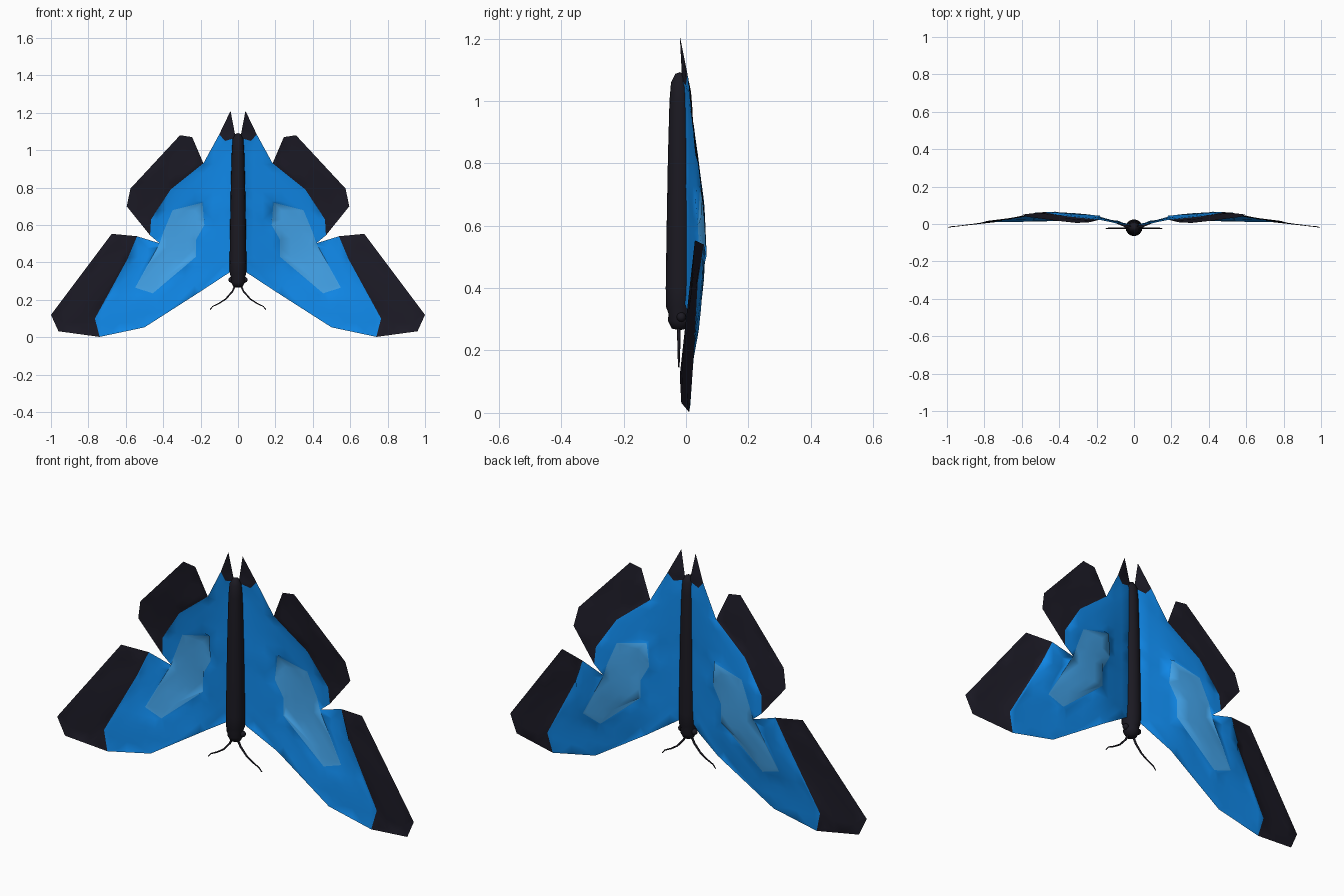
import bpy, bmesh, math
from mathutils import Vector
from mathutils.geometry import delaunay_2d_cdt

if "Cube" in bpy.data.objects:
    bpy.data.objects.remove(bpy.data.objects["Cube"])


def material(name, rgb):
    m = bpy.data.materials.new(name)
    m.diffuse_color = (*rgb, 1)
    m.use_nodes = True
    m.node_tree.nodes["Principled BSDF"].inputs["Base Color"].default_value = m.diffuse_color
    return m


BLUE = material("wing_blue", (0.005, 0.25, 0.82))
DARK = material("wing_dark", (0.012, 0.011, 0.02))
PALE = material("wing_pale", (0.055, 0.36, 0.80))
BODY = material("body_dark", (0.011, 0.010, 0.016))


def lerp(table, t):
    for (a, u), (b, v) in zip(table, table[1:]):
        if t <= b:
            return u + (v - u) * max(0, t - a) / (b - a)
    return table[-1][1]


# Wing camber: across the span and along the body
SPAN = [(0, -.016), (.1, .015), (.2, .042), (.3, .06), (.45, .067),
        (.6, .05), (.68, .027), (.75, .011), (1, -.02)]
CHORD = [(0, .01), (.2, .022), (.3, .04), (.44, .066), (.64, .067),
         (.75, .048), (.84, .03), (1.05, .012), (1.21, -.02)]


def camber(x, z):
    return min(lerp(SPAN, x), lerp(CHORD, z))


def inside(p, outline):
    hit = False
    for (x1, z1), (x2, z2) in zip(outline, outline[1:] + outline[:1]):
        if (z1 > p.y) != (z2 > p.y) and p.x < x1 + (x2 - x1) * (p.y - z1) / (z2 - z1):
            hit = not hit
    return hit


def finish(name, me, mats, mirror=False):
    ob = bpy.data.objects.new(name, me)
    bpy.context.collection.objects.link(ob)
    for m in mats:
        me.materials.append(m)
    if mirror:
        mod = ob.modifiers.new("mirror", 'MIRROR')
        mod.use_mirror_merge = False
    for p in me.polygons:
        p.use_smooth = True
    return ob


# Wing regions as (x, z) outlines with their material slot
fore_border = [(.74, .002), (.765, .10), (.59, .42), (.54, .54)]
hind_border = [(.47, .545), (.465, .63), (.36, .79), (.185, .93)]
tail_border = [(.10, 1.085), (.07, 1.05), (.012, 1.065)]
regions = [
    (0, [(.012, .36), (.04, .35), (.2, .245), (.5, .053)] + fore_border
     + [(.42, .503)] + hind_border + tail_border),
    (1, [(.74, .002), (.96, .032), (1, .12), (.675, .553), (.54, .54)]
     + fore_border[2:0:-1]),
    (1, [(.47, .545), (.595, .70), (.575, .795), (.31, 1.08), (.245, 1.07), (.185, .93)]
     + hind_border[2:0:-1]),
    (1, [(.10, 1.085), (.04, 1.21), (.012, 1.065), (.07, 1.05)]),
    (2, [(.19, .72), (.18, .60), (.225, .52), (.225, .43), (.455, .235), (.55, .265),
         (.42, .50), (.40, .56), (.35, .68)][::-1]),
]
pts, rims = [], []
for slot, outline in regions:
    n, k = len(pts), len(outline)
    rims += [(n + i, n + (i + 1) % k) for i in range(k)]
    pts += [Vector(p) for p in outline]
pts += [Vector((.033 + .05 * i, .027 + .05 * j)) for i in range(20) for j in range(24)]
verts, _, faces, _, _, _ = delaunay_2d_cdt(pts, rims, [], 0, 1e-5)

# Keep the triangles inside a region; later regions lie on top
bm = bmesh.new()
vs = [bm.verts.new((v.x, camber(v.x, v.y), v.y)) for v in verts]
for f in faces:
    mid = sum((verts[i] for i in f), Vector((0, 0))) / len(f)
    slots = [slot for slot, outline in regions if inside(mid, outline)]
    if slots:
        face = bm.faces.new([vs[i] for i in f])
        face.material_index = slots[-1]
bmesh.ops.delete(bm, geom=[v for v in bm.verts if not v.link_faces], context='VERTS')
inner = [v for v in bm.verts if not v.is_boundary]
for _ in range(5):
    bmesh.ops.smooth_vert(bm, verts=inner, factor=.5, use_axis_y=True)
bm.normal_update()
if sum(f.normal.y for f in bm.faces) > 0:
    bmesh.ops.reverse_faces(bm, faces=bm.faces)
me = bpy.data.meshes.new("wings")
bm.to_mesh(me)
bm.free()
finish("wings", me, [BLUE, DARK, PALE], mirror=True)

# Body: turned profile of (radius, z), head at the bottom
profile = [(0, .265), (.025, .27), (.038, .295), (.036, .318), (.044, .34), (.045, .40),
           (.042, .60), (.038, .82), (.033, 1.0), (.028, 1.06), (.014, 1.087), (0, 1.092)]
bm = bmesh.new()
ring = [bm.verts.new((r, -.02, z)) for r, z in profile]
edges = [bm.edges.new(p) for p in zip(ring, ring[1:])]
bmesh.ops.spin(bm, geom=ring + edges, cent=(0, -.02, 0), axis=(0, 0, 1),
               angle=math.tau, steps=16, use_duplicate=False)
bmesh.ops.remove_doubles(bm, verts=bm.verts, dist=1e-4)
bmesh.ops.recalc_face_normals(bm, faces=bm.faces)
me = bpy.data.meshes.new("body")
bm.to_mesh(me)
bm.free()
finish("body", me, [BODY])

# Eyes
bm = bmesh.new()
bmesh.ops.create_uvsphere(bm, u_segments=10, v_segments=8, radius=.015)
bmesh.ops.translate(bm, verts=bm.verts, vec=(.037, -.015, .307))
me = bpy.data.meshes.new("eyes")
bm.to_mesh(me)
bm.free()
finish("eyes", me, [BODY], mirror=True)

# Antennae: thin tapering curves
for side, name in ((1, "antenna_right"), (-1, "antenna_left")):
    cu = bpy.data.curves.new(name, 'CURVE')
    cu.dimensions = '3D'
    cu.bevel_depth = .006
    cu.bevel_resolution = 1
    cu.use_fill_caps = True
    path = [(.01, .285), (.03, .245), (.065, .205), (.10, .182), (.135, .165), (.15, .147)]
    sp = cu.splines.new('POLY')
    sp.points.add(len(path) - 1)
    for i, (x, z) in enumerate(path):
        sp.points[i].co = (side * x, -.023, z, 1)
        sp.points[i].radius = 1 - .12 * i
    cu.materials.append(BODY)
    bpy.context.collection.objects.link(bpy.data.objects.new(name, cu))
